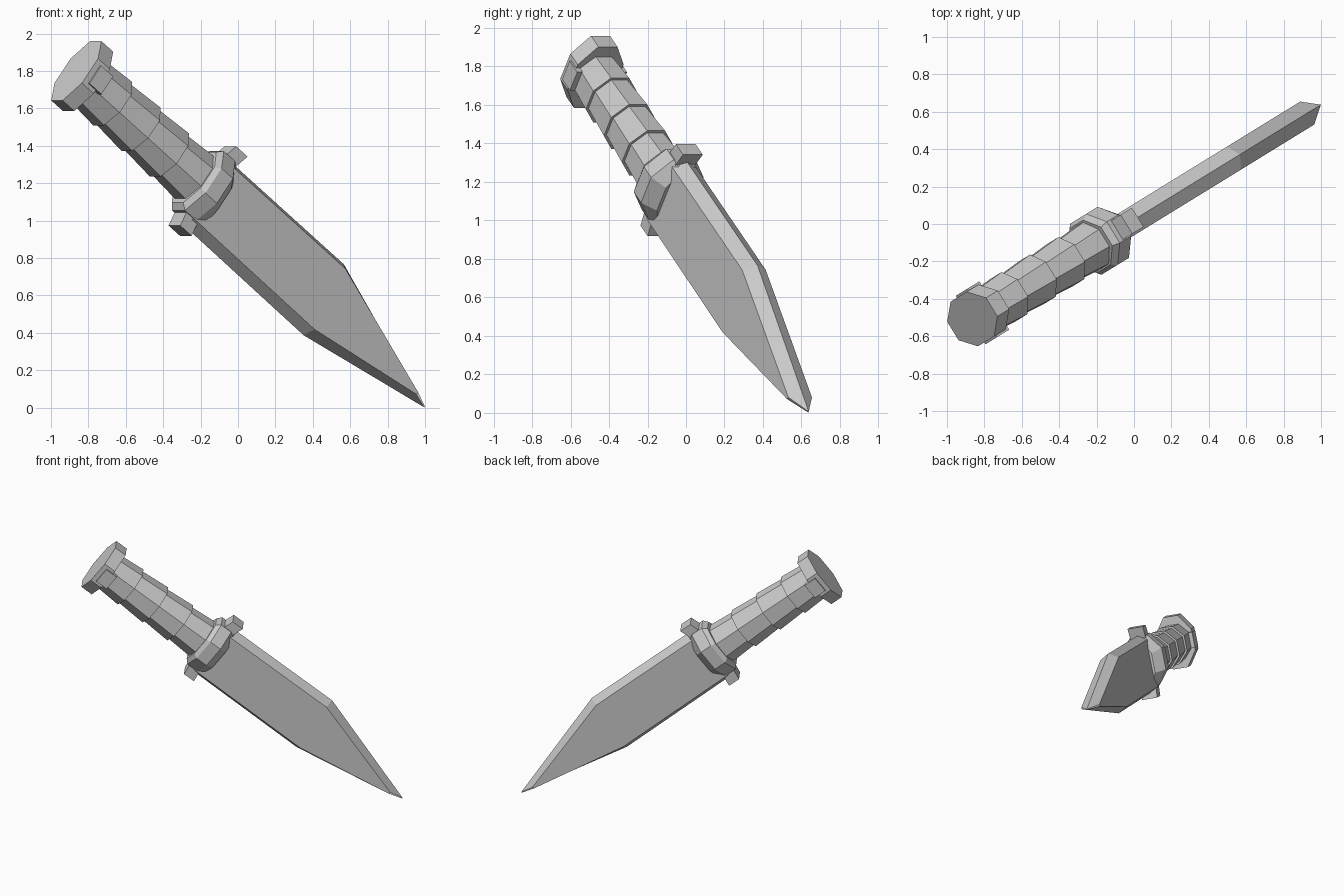
import bpy, bmesh, math
from mathutils import Matrix, Vector

if "Cube" in bpy.data.objects:
    bpy.data.objects.remove(bpy.data.objects["Cube"])

# Knife frame: u along the knife to the tip, t across thickness, v across width
ang, yaw = math.radians(37.6), math.atan2(.524, .852)
h = Vector((math.cos(yaw), math.sin(yaw), 0))
T = Vector((-h.y, h.x, 0))
U = h * math.cos(ang) - Vector((0, 0, math.sin(ang)))
V = h * math.sin(ang) + Vector((0, 0, math.cos(ang)))

def place(u, t, v):
    return U * u + T * (t + .02) + V * v

def loft(name, rings):
    """Skin a list of equal-length (u, t, v) rings and cap the ends."""
    bm = bmesh.new()
    rows = [[bm.verts.new(place(*p)) for p in r] for r in rings]
    for a, b in zip(rows, rows[1:]):
        for i in range(len(a)):
            j = (i + 1) % len(a)
            bm.faces.new((a[i], a[j], b[j], b[i]))
    bm.faces.new(rows[0][::-1])
    bm.faces.new(rows[-1])
    bmesh.ops.recalc_face_normals(bm, faces=bm.faces)
    me = bpy.data.meshes.new(name)
    bm.to_mesh(me)
    bm.free()
    ob = bpy.data.objects.new(name, me)
    bpy.context.collection.objects.link(ob)
    return ob

def octagon(u, rt, rv, v=.815):
    k = 1 / math.cos(math.pi / 8)
    return [(u, rt * k * math.cos(a), v + rv * k * math.sin(a))
            for a in (math.pi / 8 + i * math.pi / 4 for i in range(8))]

def block(name, u0, u1, t0, t1, v0, v1, shift=0):
    loft(name, [[(u0 + s, t0, v), (u1 + s, t0, v), (u1 + s, t1, v), (u0 + s, t1, v)]
                for v, s in ((v0, 0), (v1, shift))])

# Blade: flat sides with a bevelled ridge along spine and edge, pointed tip
def section(us, vs, ue, ve, half=.072, ridge=.04):
    return [(us, -half, vs), (us + ridge / 3, 0, vs + ridge), (us, half, vs),
            (ue, half, ve), (ue, 0, ve - ridge), (ue, -half, ve)]
tip = [(.822, -.072, .735), (.935, 0, .728), (.822, .072, .735),
       (.818, .072, .72), (.935, 0, .722), (.818, -.072, .72)]
loft("blade", [section(-.86, .98, -.86, .612), section(.055, .98, .1, .605), tip])

# Handle: stepped octagonal grip
rings = []
n, start, seg = 4, -1.83, .225
for i in range(n):
    a = start + i * seg
    rings += [octagon(a, .118, .132), octagon(a + seg, .132, .146)]
loft("grip", rings)

# Pommel cap with side lugs
loft("pommel", [octagon(-1.893, .14, .2), octagon(-1.80, .14, .2)])
for s in (-1, 1):
    block("pommel_lug", -1.86, -1.765, s * .09, s * .152, .755, .875)

# Guard: octagonal collar and two short quillons
loft("guard", [octagon(-.96, .14, .17), octagon(-.93, .16, .2),
               octagon(-.84, .16, .2), octagon(-.78, .09, .18, .8)])
block("upper_quillon", -.92, -.83, -.06, .06, .95, 1.085, .04)
block("lower_quillon", -.92, -.83, -.06, .06, .66, .535, .02)
